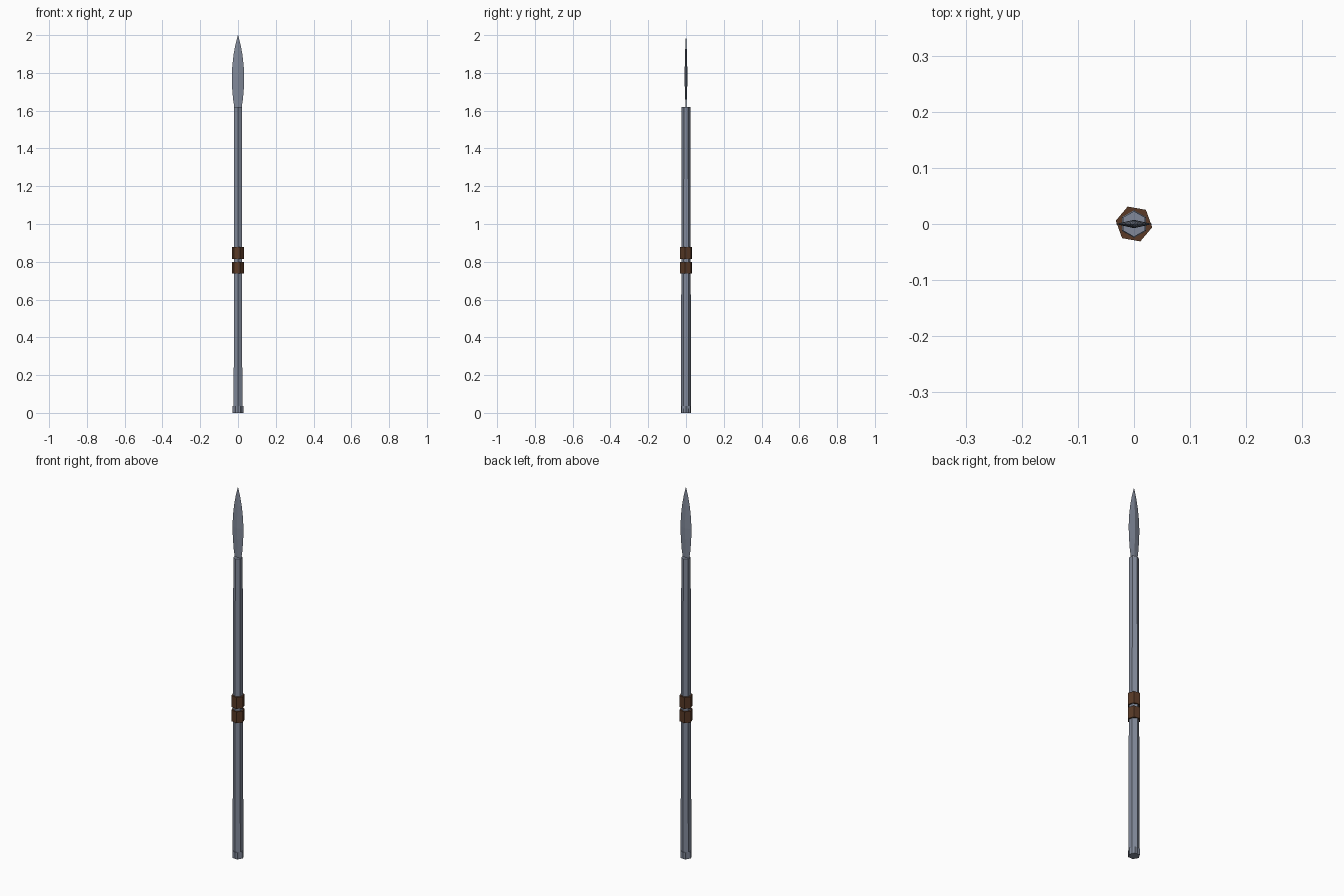
import bpy, bmesh, math

if "Cube" in bpy.data.objects:
    bpy.data.objects.remove(bpy.data.objects["Cube"])

def material(name, rgb):
    m = bpy.data.materials.new(name)
    m.diffuse_color = (*rgb, 1)
    m.use_nodes = True
    m.node_tree.nodes["Principled BSDF"].inputs["Base Color"].default_value = m.diffuse_color
    return m

steel = material("blue_grey_steel", (0.22, 0.25, 0.32))
leather = material("brown_leather", (0.10, 0.042, 0.02))

def loft(name, rings, mat):
    """Skin a list of equal-length point rings, capping both ends."""
    bm = bmesh.new()
    loops = [[bm.verts.new(p) for p in r] for r in rings]
    n = len(loops[0])
    for a, b in zip(loops, loops[1:]):
        for i in range(n):
            j = (i + 1) % n
            bm.faces.new((a[i], a[j], b[j], b[i]))
    bm.faces.new(loops[0][::-1])
    bm.faces.new(loops[-1])
    bmesh.ops.recalc_face_normals(bm, faces=bm.faces)
    me = bpy.data.meshes.new(name)
    bm.to_mesh(me)
    bm.free()
    me.materials.append(mat)
    ob = bpy.data.objects.new(name, me)
    bpy.context.collection.objects.link(ob)
    return ob

def hexagon(r, z, turn):
    return [(r * math.cos(math.radians(turn + 60 * k)),
             r * math.sin(math.radians(turn + 60 * k)), z) for k in range(6)]

# Tapered hexagonal shaft, corners toward front and back
loft("shaft", [hexagon(0.0265, 0.0, 30), hexagon(0.023, 1.62, 30)], steel)

# Butt cap, corners toward the sides
loft("butt_cap", [hexagon(0.029, 0.0, 0), hexagon(0.029, 0.036, 0)], steel)

# Two leather grip wraps
for name, z0, z1 in (("lower_grip", 0.738, 0.799), ("upper_grip", 0.815, 0.877)):
    loft(name, [hexagon(0.033, z0, -10), hexagon(0.033, z1, -10)], leather)

# Leaf blade with a central ridge: height, half width, half thickness
profile = [(1.60, 0.017, 0.002), (1.66, 0.026, 0.004), (1.72, 0.031, 0.0065),
           (1.78, 0.033, 0.0075), (1.84, 0.030, 0.0065), (1.90, 0.023, 0.005),
           (1.95, 0.0135, 0.003), (2.0, 0.0005, 0.0003)]
loft("blade", [[(w, 0, z), (0, t, z), (-w, 0, z), (0, -t, z)]
               for z, w, t in profile], steel)
